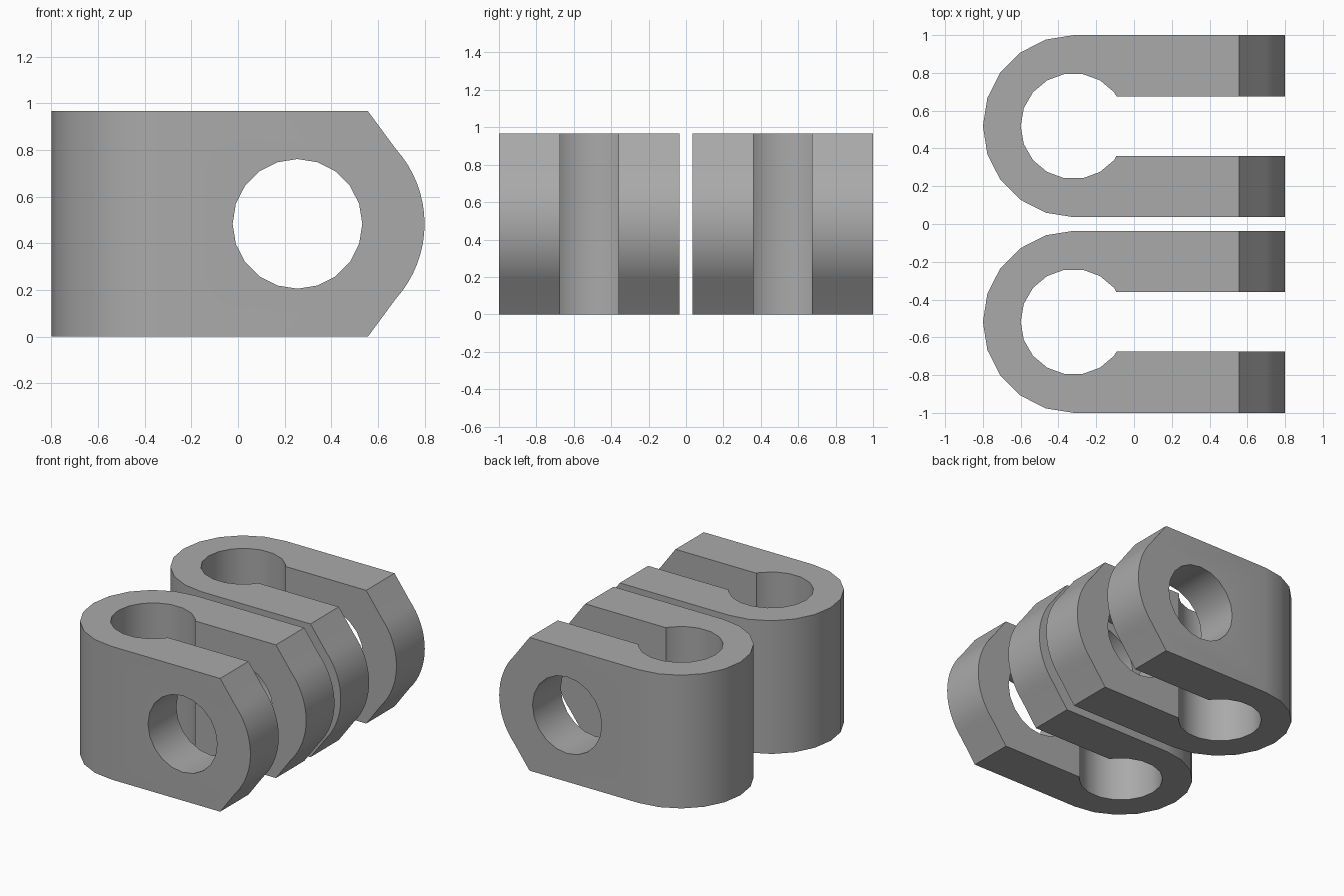
import bpy, bmesh
from math import cos, sin, radians
from mathutils import Vector

cube = bpy.data.objects.get("Cube")
if cube:
    bpy.data.objects.remove(cube, do_unlink=True)

HEIGHT, HALF = 0.967, 0.482
MID = HEIGHT / 2

grey = bpy.data.materials.new("plain grey")
grey.use_nodes = True
grey.diffuse_color = (0.4, 0.4, 0.4, 1)
grey.node_tree.nodes["Principled BSDF"].inputs["Base Color"].default_value = (0.4, 0.4, 0.4, 1)


def arc(cx, cy, r, start, end, steps):
    angles = [radians(start + (end - start) * i / steps) for i in range(steps + 1)]
    return [(cx + r * cos(a), cy + r * sin(a)) for a in angles]


def prism(name, outline, place, sweep):
    """Extrude a closed 2D outline along the sweep vector."""
    bm = bmesh.new()
    face = bm.faces.new([bm.verts.new(place(u, v)) for u, v in outline])
    new = bmesh.ops.extrude_face_region(bm, geom=[face])["geom"]
    bmesh.ops.translate(bm, vec=Vector(sweep),
                        verts=[g for g in new if isinstance(g, bmesh.types.BMVert)])
    bmesh.ops.recalc_face_normals(bm, faces=bm.faces)
    mesh = bpy.data.meshes.new(name)
    bm.to_mesh(mesh)
    bm.free()
    mesh.materials.append(grey)
    obj = bpy.data.objects.new(name, mesh)
    bpy.context.collection.objects.link(obj)
    return obj


def helper(name, outline):
    """Sideways prism used only for shaping the clips."""
    obj = prism(name, outline, lambda u, v: (u, -1.5, v), (0, 3, 0))
    obj.hide_render = True
    obj.hide_set(True)
    return obj


# Side silhouette with chamfered, rounded nose, and the pin hole
nose = arc(0.32, MID, 0.48, -42, 42, 16)
side_shape = helper("side_shape_cutter",
                    [(-1, -0.1), (-1, 1.1), (0.457, 1.1), (0.557, HEIGHT)] + nose[::-1]
                    + [(0.557, 0), (0.457, -0.1)])
pin_hole = helper("pin_hole_cutter", arc(0.255, MID, 0.278, 0, 342, 19))

# Plan outline: rounded back, two arms, slot opening into a round hole
bore = arc(-0.32, 0, 0.28, 320, 40, 14)
plan = ([(0.9, HALF)] + arc(-0.318, 0, HALF, 90, 270, 10) + [(0.9, -HALF), (0.9, -0.157), (-0.093, -0.157)]
        + bore + [(-0.093, 0.157), (0.9, 0.157)])

for name, y in (("front_clip", -0.518), ("back_clip", 0.518)):
    clip = prism(name, plan, lambda u, v: (u, v + y, 0), (0, 0, HEIGHT))
    for cutter, operation in ((side_shape, "INTERSECT"), (pin_hole, "DIFFERENCE")):
        mod = clip.modifiers.new(cutter.name, "BOOLEAN")
        mod.operation, mod.object, mod.solver = operation, cutter, "EXACT"
    bpy.ops.object.select_all(action="DESELECT")
    clip.select_set(True)
    bpy.context.view_layer.objects.active = clip
    for mod in list(clip.modifiers):
        bpy.ops.object.modifier_apply(modifier=mod.name)
    bpy.ops.object.shade_smooth_by_angle(angle=radians(25))

# Helpers are no longer needed
for obj in (side_shape, pin_hole):
    bpy.data.objects.remove(obj, do_unlink=True)
